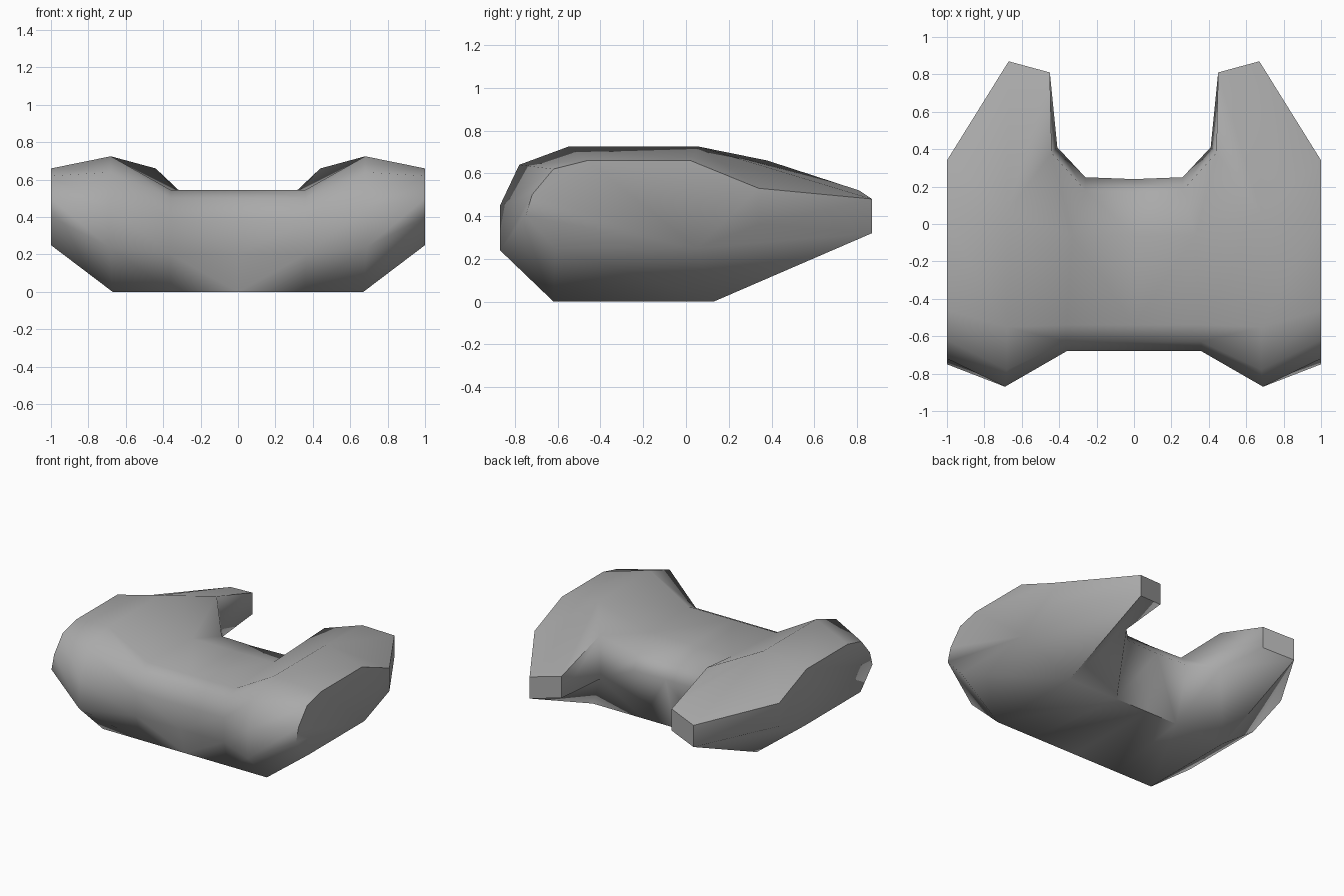
import bpy
import bmesh
import math

# Remove the default object
default_cube = bpy.data.objects.get("Cube")
if default_cube:
    bpy.data.objects.remove(default_cube, do_unlink=True)


def make_material(name, colour):
    material = bpy.data.materials.new(name)
    material.use_nodes = True
    material.diffuse_color = colour
    material.node_tree.nodes["Principled BSDF"].inputs["Base Color"].default_value = colour
    return material


# Cross-section rings of the left half, each running
# keel, chin, nose, brow, top front, top back, back upper, back lower, heel
centre_ring = [(0, y, z) for y, z in (
    (-.62, 0), (-.68, .2), (-.68, .38), (-.63, .5), (-.54, .545),
    (-.06, .545), (.17, .49), (.24, .4), (.13, 0))]
valley_ring = [
    (.36, -.62, 0), (.36, -.68, .2), (.36, -.68, .38), (.36, -.63, .5), (.36, -.54, .545),
    (.33, -.06, .545), (.26, .18, .49), (.26, .25, .4), (.26, .13, 0)]
ridge_ring = [
    (.67, -.62, 0), (.69, -.87, .24), (.69, -.87, .45), (.68, -.78, .64), (.68, -.55, .725),
    (.68, .06, .725), (.67, .87, .48), (.67, .87, .32), (.67, .13, 0)]
outer_ring = [(1, y, z) for y, z in (
    (-.61, .25), (-.75, .4), (-.72, .5), (-.62, .62), (-.46, .66),
    (.02, .66), (.34, .53), (.34, .36), (.05, .25))]

bm = bmesh.new()


def add_points(points):
    return [bm.verts.new(point) for point in points]


def loft(first, second, skipped=()):
    count = len(first)
    for i in range(count):
        if i not in skipped:
            j = (i + 1) % count
            bm.faces.new((first[i], first[j], second[j], second[i]))


centre, valley, ridge, outer = [
    add_points(ring) for ring in (centre_ring, valley_ring, ridge_ring, outer_ring)]

# Body, shoulder and outer flank; the gap at the back is filled by the prong
TOP, UPPER, LOWER, HEEL = 5, 6, 7, 8
loft(centre, valley)
loft(valley, ridge, skipped=(TOP, UPPER, LOWER))
loft(ridge, outer)
bm.faces.new(outer)

# Inner side of the prong: corner crease, corner foot, tip top, tip bottom
crease, foot, tip_top, tip_bottom = add_points(
    [(.44, .38, .66), (.41, .41, .36), (.45, .81, .52), (.45, .81, .36)])
prong_faces = [
    (valley[TOP], crease, ridge[TOP]),
    (valley[TOP], valley[UPPER], crease),
    (ridge[TOP], crease, tip_top, ridge[UPPER]),
    (valley[UPPER], valley[LOWER], foot, crease),
    (crease, foot, tip_bottom, tip_top),
    (tip_top, tip_bottom, ridge[LOWER], ridge[UPPER]),
    (foot, ridge[HEEL], ridge[LOWER], tip_bottom),
    (valley[LOWER], valley[HEEL], foot),
    (valley[HEEL], ridge[HEEL], foot),
]
for corners in prong_faces:
    bm.faces.new(corners)

# Orient outward: the keel-to-heel underside must face down
bmesh.ops.recalc_face_normals(bm, faces=bm.faces)
bm.normal_update()
lowest = min(bm.faces, key=lambda face: face.calc_center_median().z)
if lowest.normal.z > 0:
    bmesh.ops.reverse_faces(bm, faces=bm.faces)

mesh = bpy.data.meshes.new("cushion_body")
bm.to_mesh(mesh)
bm.free()
cushion_body = bpy.data.objects.new("cushion_body", mesh)
bpy.context.collection.objects.link(cushion_body)
mesh.materials.append(make_material("plain grey", (.4, .4, .4, 1)))

# Mirror to the right half and shade
mirror = cushion_body.modifiers.new("mirror", "MIRROR")
mirror.use_axis[0] = True
mirror.use_clip = True
mirror.merge_threshold = .001
bpy.ops.object.select_all(action="DESELECT")
cushion_body.select_set(True)
bpy.context.view_layer.objects.active = cushion_body
bpy.ops.object.modifier_apply(modifier=mirror.name)
bpy.ops.object.shade_smooth_by_angle(angle=math.radians(65))
